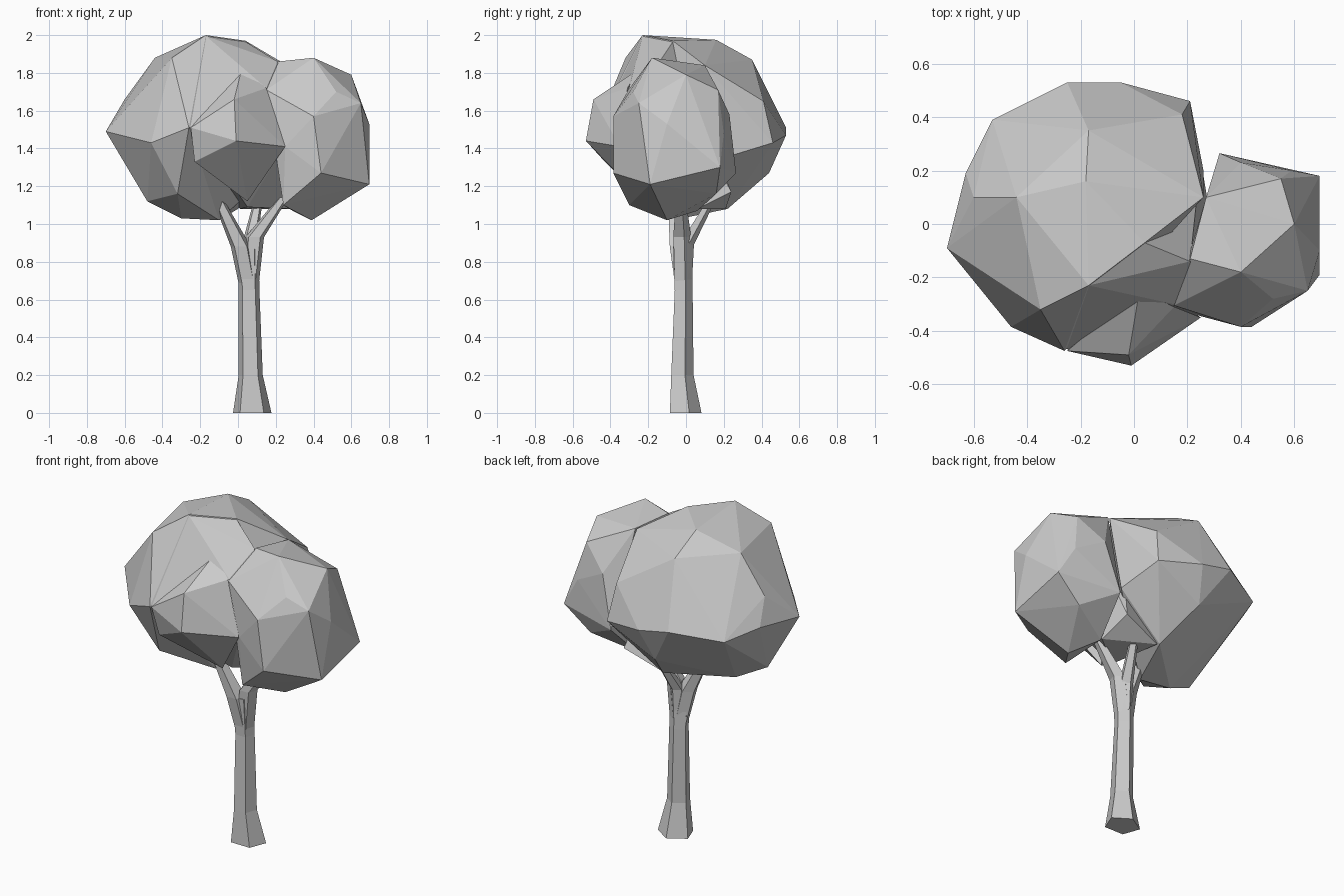
import bpy, bmesh
from math import cos, sin, tau


def finish(bm, name):
    bmesh.ops.recalc_face_normals(bm, faces=bm.faces[:])
    mesh = bpy.data.meshes.new(name)
    bm.to_mesh(mesh)
    bm.free()
    obj = bpy.data.objects.new(name, mesh)
    bpy.context.collection.objects.link(obj)
    return obj


def tube(name, rings, sides=5, turn=0.3):
    """Faceted tube through rings of (x, y, z, radius_x, radius_y)."""
    bm = bmesh.new()
    loops = []
    for x, y, z, rx, ry in rings:
        loops.append([bm.verts.new((x + rx * cos(turn + tau * i / sides),
                                    y + ry * sin(turn + tau * i / sides), z))
                      for i in range(sides)])
    for a, b in zip(loops, loops[1:]):
        for i in range(sides):
            j = (i + 1) % sides
            bm.faces.new((a[i], a[j], b[j], b[i]))
    bm.faces.new(loops[0])
    bm.faces.new(loops[-1])
    return finish(bm, name)


def leaf_clump(name, corners):
    """Faceted clump wrapped around a few corner points."""
    bm = bmesh.new()
    for c in corners:
        bm.verts.new(c)
    bmesh.ops.convex_hull(bm, input=bm.verts[:])
    loose = [v for v in bm.verts if not v.link_faces]
    bmesh.ops.delete(bm, geom=loose, context='VERTS')
    return finish(bm, name)


def merge(base, parts):
    """Weld overlapping parts into one outer surface."""
    for p in parts:
        mod = base.modifiers.new("union", 'BOOLEAN')
        mod.operation, mod.solver, mod.object = 'UNION', 'EXACT', p
    graph = bpy.context.evaluated_depsgraph_get()
    mesh = bpy.data.meshes.new_from_object(base.evaluated_get(graph))
    base.modifiers.clear()
    base.data = mesh
    for p in parts:
        bpy.data.objects.remove(p)


# Trunk with flared foot
trunk = tube("trunk", [(0.075, -0.01, 0, 0.107, 0.092),
                       (0.067, -0.025, 0.2, 0.067, 0.065),
                       (0.058, -0.017, 0.65, 0.058, 0.052),
                       (0.052, -0.025, 0.88, 0.06, 0.055)])

# Branches growing out of the trunk and into the leaves
branches = []
for name, mid, tip, r in [
        ("left_branch", (0.015, -0.04, 0.88), (-0.10, -0.07, 1.12), 0.056),
        ("right_branch", (0.088, -0.025, 0.93), (0.24, -0.03, 1.14), 0.052),
        ("back_branch", (0.06, 0.0, 0.89), (0.11, 0.14, 1.14), 0.042)]:
    branches.append(tube(name, [(0.058, -0.017, 0.66, 0.052, 0.047),
                                (*mid, r, r), (*tip, r * 0.55, r * 0.55)]))
merge(trunk, branches)

# Large clump on the left
leaves = leaf_clump("leaves", [
    (-0.70, -0.09, 1.49), (-0.46, -0.385, 1.43), (-0.26, -0.475, 1.51),
    (-0.35, -0.32, 1.88), (-0.17, -0.23, 2.0), (0.04, -0.07, 1.97),
    (-0.44, 0.10, 1.88), (-0.18, 0.16, 1.975), (-0.17, 0.35, 1.87),
    (-0.63, 0.19, 1.51), (-0.60, 0.10, 1.66), (-0.53, 0.39, 1.47),
    (-0.25, 0.53, 1.51), (-0.05, 0.53, 1.47), (0.21, 0.46, 1.43),
    (0.18, 0.41, 1.65), (0.26, 0.10, 1.84), (0.26, 0.20, 1.35),
    (-0.10, -0.07, 1.02), (-0.30, -0.05, 1.03), (-0.48, -0.10, 1.12),
    (-0.32, -0.30, 1.16), (-0.10, 0.44, 1.27), (0.0, 0.22, 1.08)])

# Filling between the clumps
middle = leaf_clump("middle_leaves", [
    (-0.26, -0.47, 1.51), (-0.17, -0.23, 1.995), (0.04, -0.07, 1.965),
    (0.21, -0.14, 1.86), (0.02, -0.25, 1.82), (0.15, -0.30, 1.72),
    (0.25, -0.34, 1.42), (0.28, 0.06, 1.08), (0.25, 0.24, 1.17),
    (-0.06, -0.30, 1.25), (0.05, -0.13, 1.09), (0.01, 0.21, 1.08)])

# Overhanging clump at the front
front = leaf_clump("front_leaves", [
    (-0.25, -0.475, 1.51), (-0.02, -0.49, 1.66), (-0.01, -0.53, 1.44),
    (0.25, -0.35, 1.41), (0.15, -0.31, 1.72), (0.02, -0.25, 1.82),
    (-0.23, -0.43, 1.33), (-0.06, -0.30, 1.25), (0.05, -0.22, 1.12)])

# Smaller clump on the right
right = leaf_clump("right_leaves", [
    (0.40, -0.18, 1.88), (0.60, 0.0, 1.79), (0.21, -0.13, 1.86),
    (0.27, 0.10, 1.84), (0.52, -0.28, 1.70), (0.40, -0.385, 1.57),
    (0.44, -0.385, 1.27), (0.65, -0.25, 1.64), (0.695, -0.19, 1.21),
    (0.695, -0.10, 1.53), (0.695, 0.18, 1.30), (0.59, 0.20, 1.48),
    (0.55, 0.17, 1.71), (0.40, 0.23, 1.58), (0.32, 0.265, 1.27),
    (0.53, 0.16, 1.16), (0.39, -0.10, 1.02), (0.24, -0.30, 1.10),
    (0.29, 0.06, 1.07), (0.15, -0.305, 1.71), (0.25, -0.345, 1.41)])
merge(leaves, [middle, front, right])
